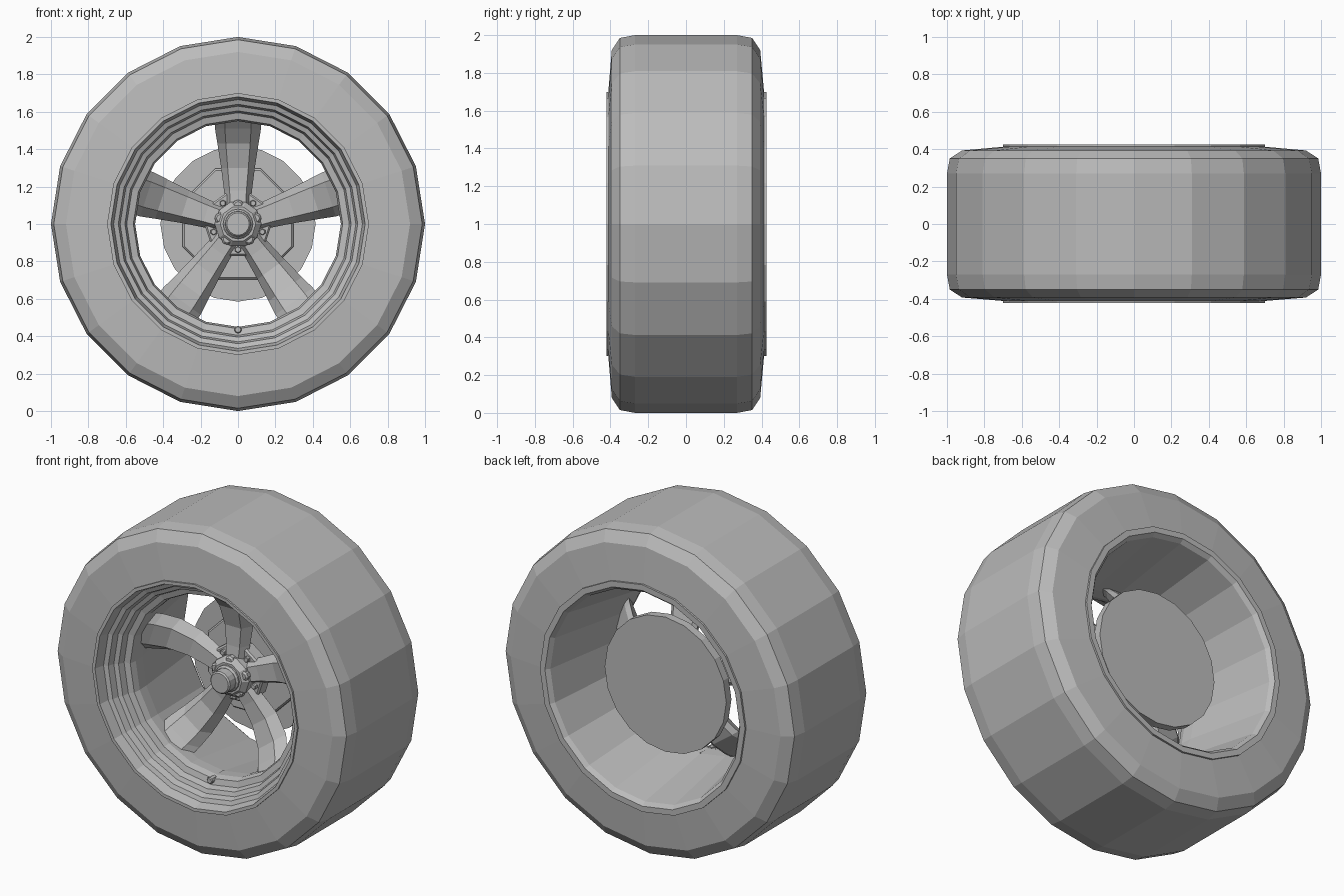
import bpy, bmesh
from math import cos, sin, pi, radians
from mathutils import Matrix

cube = bpy.data.objects.get("Cube")
if cube:
    bpy.data.objects.remove(cube)

grey = bpy.data.materials.new("plain_grey")
grey.use_nodes = True
colour = (0.5, 0.5, 0.5, 1)
grey.diffuse_color = colour
grey.node_tree.nodes["Principled BSDF"].inputs["Base Color"].default_value = colour

CENTRE = 1.0


def finish(name, bm):
    """Clean a mesh, lift it to the axle height and link it."""
    bmesh.ops.remove_doubles(bm, verts=bm.verts, dist=0.0001)
    bmesh.ops.recalc_face_normals(bm, faces=bm.faces)
    bmesh.ops.translate(bm, verts=bm.verts, vec=(0, 0, CENTRE))
    mesh = bpy.data.meshes.new(name)
    bm.to_mesh(mesh)
    bm.free()
    mesh.materials.append(grey)
    obj = bpy.data.objects.new(name, mesh)
    bpy.context.collection.objects.link(obj)
    return obj


def bridge(bm, rings, closed_path):
    """Skin a series of equal vertex rings."""
    pairs = list(zip(rings, rings[1:]))
    if closed_path:
        pairs.append((rings[-1], rings[0]))
    for a, b in pairs:
        for i in range(len(a)):
            j = (i + 1) % len(a)
            bm.faces.new((a[i], a[j], b[j], b[i]))


def lathe(name, profile, sides, start=pi / 2):
    """Turn a closed (radius, y) profile about the axle."""
    bm = bmesh.new()
    rings = []
    for k in range(sides):
        t = start + 2 * pi * k / sides
        rings.append([bm.verts.new((r * cos(t), y, r * sin(t))) for r, y in profile])
    bridge(bm, rings, True)
    return finish(name, bm)


def drum(name, radius, front, back, sides, bevel=0.0, start=pi / 2, x=0, z=0):
    """Solid disc along the axle with a bevelled front edge."""
    bm = bmesh.new()
    rings = []
    for r, y in ((radius - bevel, front), (radius, front + bevel), (radius, back)):
        rings.append([bm.verts.new((x + r * cos(start + 2 * pi * k / sides), y,
                                    z + r * sin(start + 2 * pi * k / sides)))
                      for k in range(sides)])
    bridge(bm, rings, False)
    bm.faces.new(rings[0])
    bm.faces.new(rings[-1])
    return finish(name, bm)


# Tyre
lathe("tyre", [(0.68, -0.413), (0.92, -0.393), (0.985, -0.35), (1.0, -0.27),
               (1.0, 0.27), (0.985, 0.35), (0.92, 0.393), (0.68, 0.415)], 20)

# Rim: stepped front, tapering barrel, thin rear lip
lathe("rim", [(0.70, -0.40), (0.70, -0.422), (0.68, -0.422), (0.665, -0.36),
              (0.64, -0.35), (0.63, -0.31), (0.605, -0.30), (0.595, -0.26),
              (0.56, -0.25), (0.55, -0.21), (0.555, -0.14), (0.645, 0.40),
              (0.665, 0.425), (0.70, 0.425), (0.70, 0.40), (0.67, 0.38),
              (0.60, -0.12), (0.64, -0.28)], 20)

# Five spokes, narrow at the hub and sweeping forward to the rim
# stations: radius, front y, half width, half ridge, side depth
stations = [(0.08, -0.06, 0.065, 0.04, 0.05), (0.18, -0.05, 0.075, 0.045, 0.06),
            (0.30, -0.05, 0.09, 0.055, 0.07), (0.43, -0.09, 0.11, 0.065, 0.07),
            (0.51, -0.15, 0.123, 0.07, 0.06), (0.565, -0.20, 0.125, 0.07, 0.05)]
for n in range(5):
    bm = bmesh.new()
    rings = []
    for r, y, w, ridge, d in stations:
        section = [(-w, y + d), (-ridge, y), (ridge, y), (w, y + d),
                   (w * 0.7, y + d + 0.025), (-w * 0.7, y + d + 0.025)]
        rings.append([bm.verts.new((x, yy, r)) for x, yy in section])
    bridge(bm, rings, False)
    bm.faces.new(rings[0])
    bm.faces.new(rings[-1])
    bmesh.ops.rotate(bm, verts=bm.verts, cent=(0, 0, 0),
                     matrix=Matrix.Rotation(radians(72 * n), 3, "Y"))
    finish(f"spoke_{n + 1}", bm)

# Hub plate, raised star collar and centre cap
drum("hub_plate", 0.18, -0.02, 0.06, 10, 0.01, start=radians(72))
drum("hub_collar", 0.125, -0.10, 0.0, 10, 0.03, start=radians(72))
drum("centre_cap_base", 0.08, -0.12, -0.08, 16, 0.01)
drum("centre_cap", 0.068, -0.18, -0.10, 16, 0.008)

# Wheel nuts between the spokes, collar lugs over the spoke roots
for n in range(5):
    t = radians(270 + 72 * n)
    drum(f"wheel_nut_{n + 1}", 0.018, -0.04, 0.0, 6, 0.004,
         x=0.137 * cos(t), z=0.137 * sin(t))
    t += pi
    drum(f"collar_lug_{n + 1}", 0.03, -0.09, -0.02, 8, 0.01,
         x=0.10 * cos(t), z=0.10 * sin(t))

# Axle, backing plate and brake disc
drum("axle", 0.11, 0.03, 0.18, 16)
drum("backing_plate", 0.32, 0.12, 0.16, 8, 0.01, start=pi / 8)
drum("brake_disc", 0.415, 0.15, 0.20, 20)

# Valve stem at the bottom of the rim
drum("valve_stem", 0.014, -0.25, -0.14, 8, z=-0.565)
drum("valve_cap", 0.02, -0.28, -0.23, 8, 0.005, z=-0.565)
